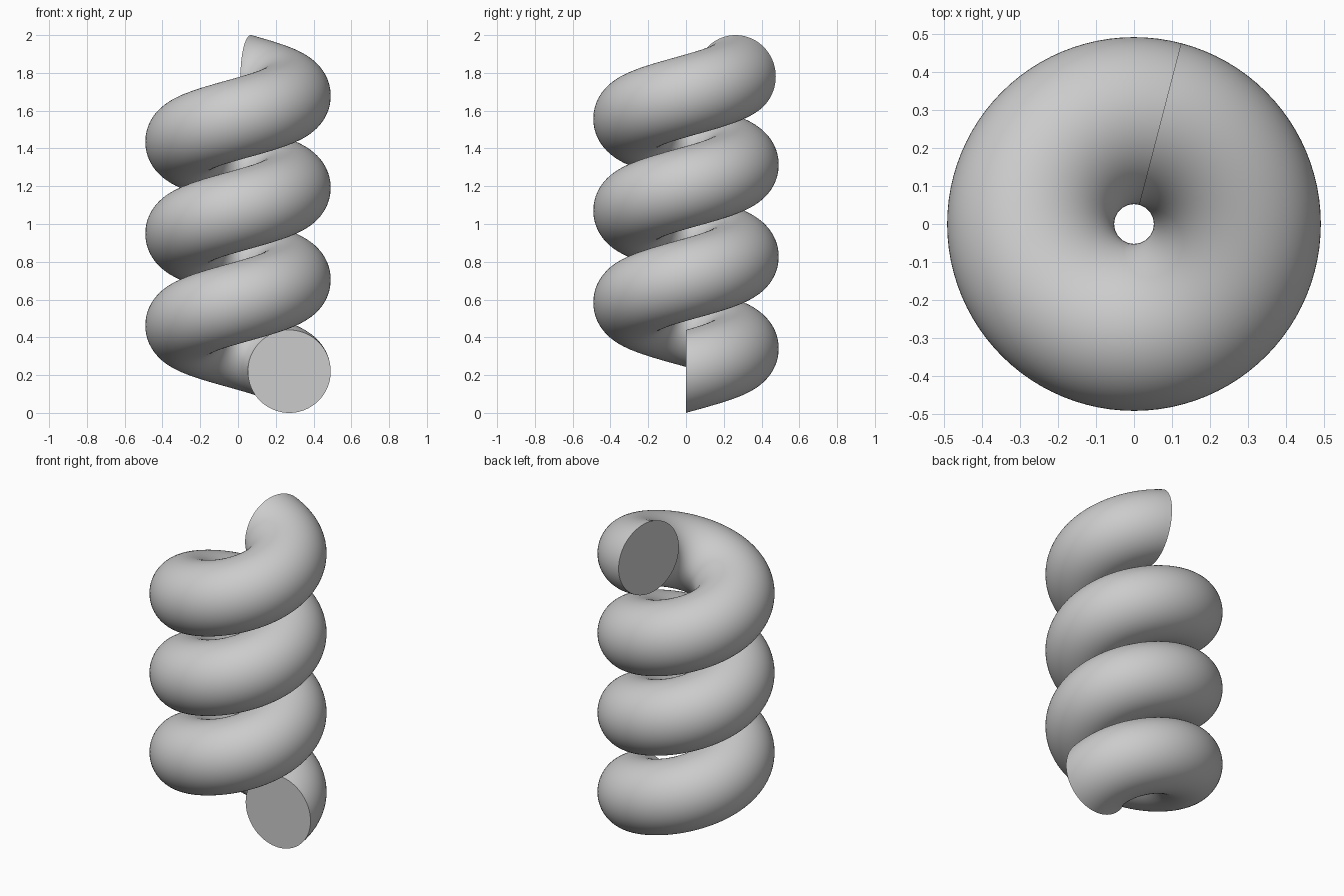
import bpy
import bmesh
import math
from mathutils import Matrix, Vector

# Remove the default cube
cube = bpy.data.objects.get("Cube")
if cube:
    bpy.data.objects.remove(cube, do_unlink=True)

TUBE_RADIUS = 0.2195
COIL_RADIUS = 0.2715
TURNS = 3.2095
RISE = 2.0 - 2 * TUBE_RADIUS
STEPS = 308
SIDES = 72

grey = bpy.data.materials.new("plain_grey")
grey.use_nodes = True
colour = (0.6, 0.6, 0.6, 1.0)
grey.diffuse_color = colour
grey.node_tree.nodes["Principled BSDF"].inputs["Base Color"].default_value = colour

# Upright round section, swept up a rising coil
bm = bmesh.new()
placement = Matrix.Translation((COIL_RADIUS, 0, TUBE_RADIUS)) @ Matrix.Rotation(math.pi / 2, 4, "X")
bmesh.ops.create_circle(bm, cap_ends=False, radius=TUBE_RADIUS, segments=SIDES, matrix=placement)
bmesh.ops.spin(
    bm, geom=bm.verts[:] + bm.edges[:], cent=Vector((0, 0, 0)), axis=Vector((0, 0, 1)),
    dvec=Vector((0, 0, RISE / STEPS)), angle=TURNS * math.tau, steps=STEPS,
)

# Flat end caps
rims = [e for e in bm.edges if e.is_boundary]
bmesh.ops.holes_fill(bm, edges=rims, sides=0)
bmesh.ops.recalc_face_normals(bm, faces=bm.faces[:])

mesh = bpy.data.meshes.new("spiral_coil")
bm.to_mesh(mesh)
bm.free()
mesh.materials.append(grey)
coil = bpy.data.objects.new("spiral_coil", mesh)
bpy.context.collection.objects.link(coil)

# Smooth tube with crisp cap rims
bpy.ops.object.select_all(action="DESELECT")
coil.select_set(True)
bpy.context.view_layer.objects.active = coil
bpy.ops.object.shade_smooth_by_angle(angle=math.radians(30))
